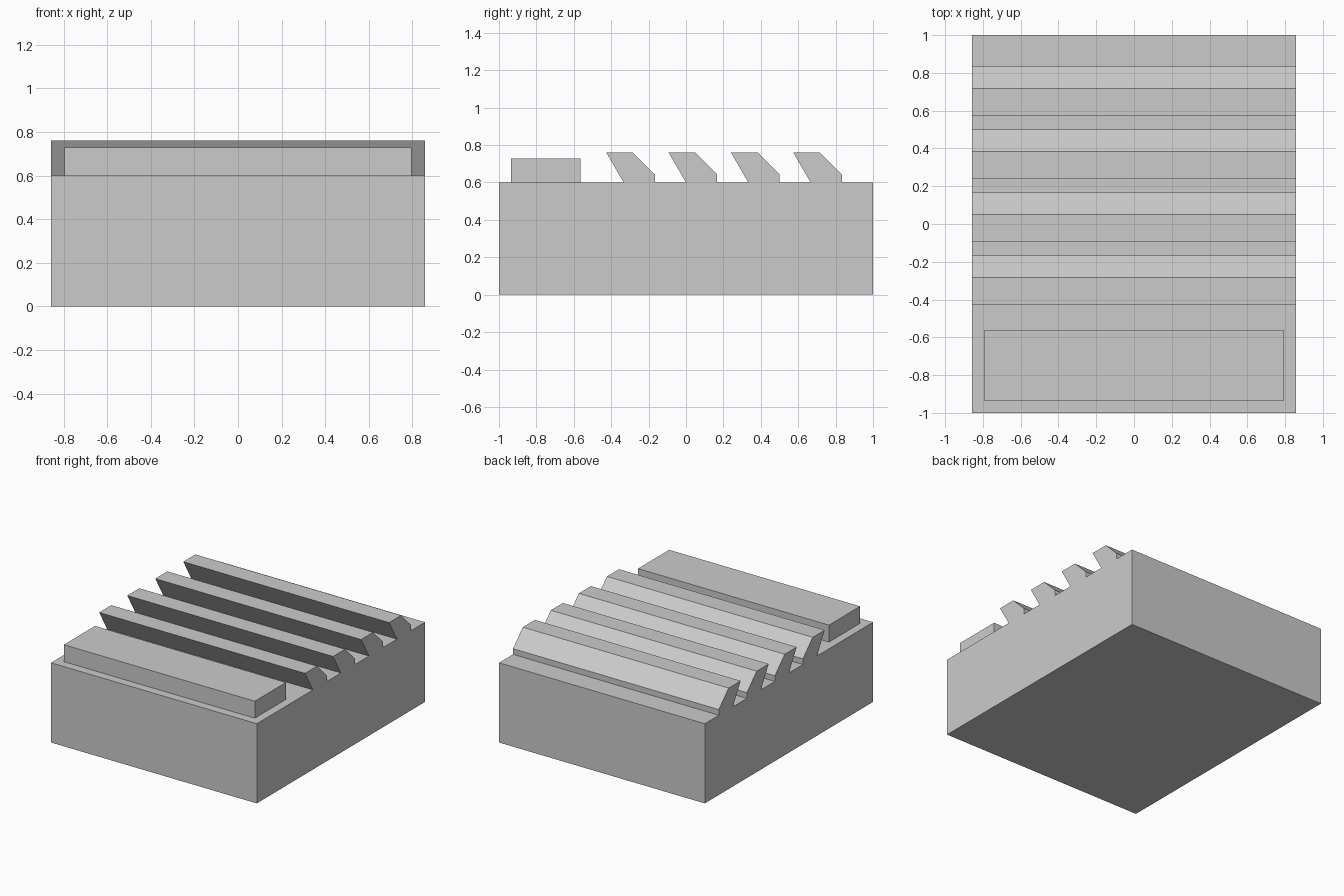
import bpy
import bmesh

if "Cube" in bpy.data.objects:
    bpy.data.objects.remove(bpy.data.objects["Cube"])

HALF_W = 0.857   # half width of the block
TOP = 0.6        # top of the block


def extrude_profile(name, profile, half_w):
    """Extrude a (y, z) outline along x, centred on x = 0."""
    bm = bmesh.new()
    face = bm.faces.new([bm.verts.new((-half_w, y, z)) for y, z in profile])
    result = bmesh.ops.extrude_face_region(bm, geom=[face])
    moved = [g for g in result["geom"] if isinstance(g, bmesh.types.BMVert)]
    bmesh.ops.translate(bm, verts=moved, vec=(2 * half_w, 0, 0))
    bmesh.ops.recalc_face_normals(bm, faces=bm.faces)
    mesh = bpy.data.meshes.new(name)
    bm.to_mesh(mesh)
    bm.free()
    obj = bpy.data.objects.new(name, mesh)
    bpy.context.collection.objects.link(obj)
    return obj


# Block with four forward-leaning ridges, as one continuous outline
ridge = [(0.0, TOP), (-0.093, 0.76), (0.05, 0.76), (0.167, 0.643), (0.167, TOP)]
outline = [(1, TOP), (1, 0), (-1, 0), (-1, TOP)]
for i in range(4):
    start = (i - 1) / 3
    outline += [(start + y, z) for y, z in ridge]
extrude_profile("ridged_block", outline, HALF_W)

# Flat raised pad in front of the ridges
pad = [(-0.935, TOP), (-0.565, TOP), (-0.565, 0.728), (-0.935, 0.728)]
extrude_profile("front_pad", pad, 0.795)
